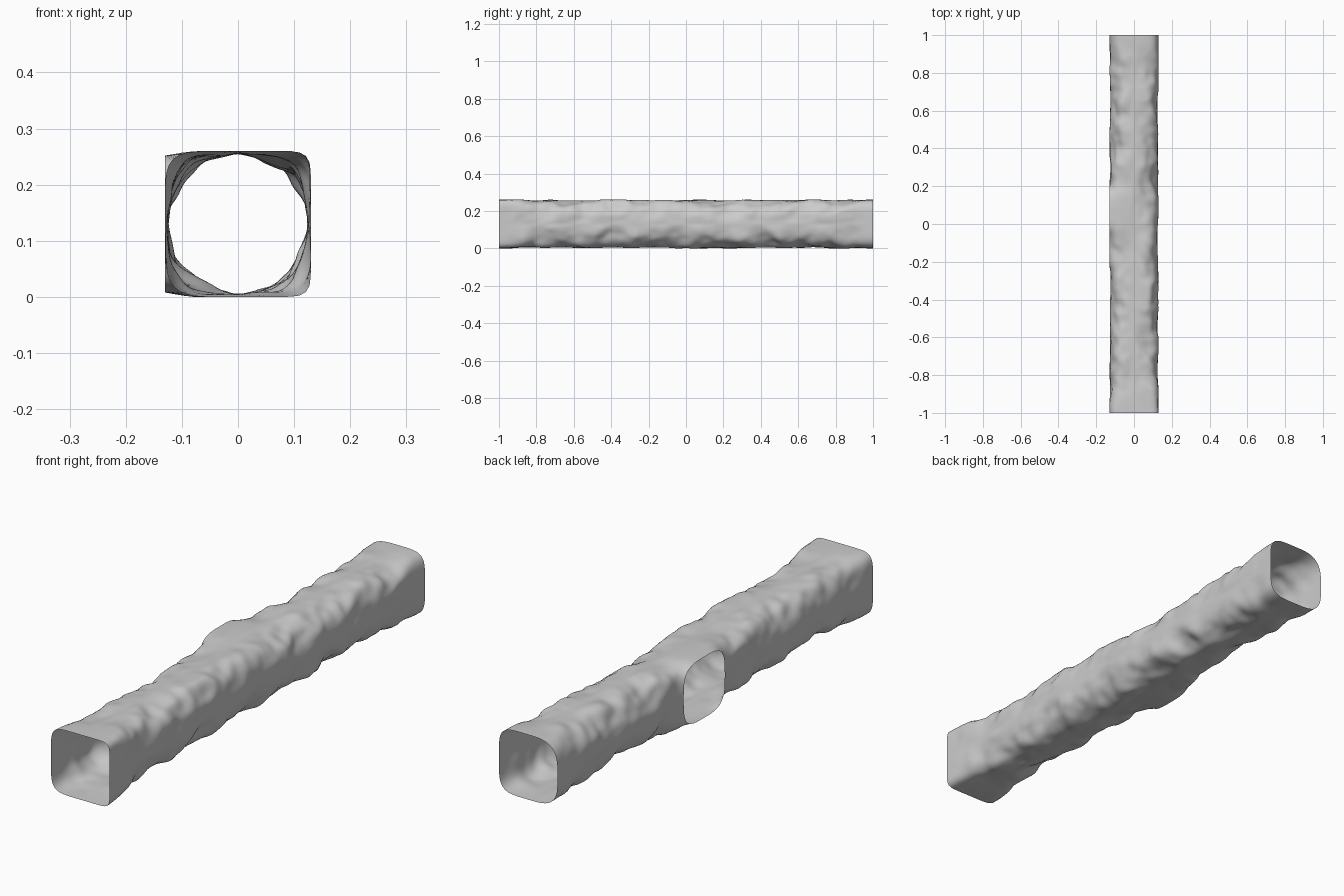
import bpy, bmesh, math
from mathutils import Vector, noise

if "Cube" in bpy.data.objects:
    bpy.data.objects.remove(bpy.data.objects["Cube"])

R = 0.13            # half width of the passage
RINGS, SIDES = 180, 80
HOLE_Y = 0.07       # middle of the side opening

# Corner squareness, in order: +x top, -x top, -x bottom, +x bottom
FRONT = (10, 6, 5, 10)
BACK = (5, 3.2, 3.6, 4.5)
MOUTH = (3, 8, 8, 3)


def near(y, centre, width):
    return math.exp(-((y - centre) / width) ** 2)


def lump(y, angle, scale, seed):
    return noise.noise(Vector((math.cos(angle) * scale * 0.15 + seed,
                               y * scale, math.sin(angle) * scale * 0.15)))


def wall_point(y, angle):
    """Point on the rocky wall: a rounded square with dented corners."""
    c, s = math.cos(angle), math.sin(angle)
    q = int(angle / (math.pi / 2)) % 4
    calm = max(near(y, -1, 0.1), near(y, 1, 0.1))
    mouth = near(y, HOLE_Y, 0.14) if c < 0 else 0
    n = 2.75 + 0.9 * noise.noise(Vector((q * 5.3, y * 3, 1.7)))
    n += (FRONT[q] - n) * near(y, -1, 0.13)
    n += (BACK[q] - n) * near(y, 1, 0.13)
    n += (MOUTH[q] - n) * mouth
    r = (abs(c) ** n + abs(s) ** n) ** (-1 / n)
    rough = (1 - calm) * (1 - 0.8 * mouth)
    corner = abs(math.sin(2 * angle))
    dent = 0.004 + 0.004 * lump(y, angle, 5, 9)
    dent += corner * (0.022 * lump(y, angle, 8, 3) + 0.009 * lump(y, angle, 18, 6))
    r = R * r - rough * dent
    x = max(-R, min(R, r * c))
    z = max(-R, min(R, r * s))
    return Vector((x, y, z + R))


def hole_radius(y, z):
    """Below 1 inside the rounded outline of the side opening."""
    n = 3.6
    return (abs((y - HOLE_Y) / 0.13) ** n + abs((z - R) / 0.122) ** n) ** (1 / n)


# Tube of rings, open at both ends
bm = bmesh.new()
rings = []
for i in range(RINGS + 1):
    y = -1 + 2 * i / RINGS
    rings.append([bm.verts.new(wall_point(y, 2 * math.pi * j / SIDES))
                  for j in range(SIDES)])
for a, b in zip(rings, rings[1:]):
    for j in range(SIDES):
        k = (j + 1) % SIDES
        bm.faces.new((a[j], a[k], b[k], b[j]))

# Side opening on the -x wall, with its rim pulled onto a flat outline
cut = []
for f in bm.faces:
    p = f.calc_center_median()
    if p.x < -0.05 and hole_radius(p.y, p.z) < 1:
        cut.append(f)
bmesh.ops.delete(bm, geom=cut, context='FACES')
rim = [v for v in bm.verts if v.is_boundary and abs(v.co.y) < 0.9]
for v in rim:
    k = hole_radius(v.co.y, v.co.z)
    v.co = Vector((-R, HOLE_Y + (v.co.y - HOLE_Y) / k, R + (v.co.z - R) / k))

# Blend the wall into the rim
around = [v for v in bm.verts if not v.is_boundary and v.co.x < 0
          and abs(v.co.y - HOLE_Y) < 0.18]
for step in range(3):
    bmesh.ops.smooth_vert(bm, verts=around, factor=0.5,
                          use_axis_x=True, use_axis_y=True, use_axis_z=True)
bmesh.ops.recalc_face_normals(bm, faces=bm.faces)

mesh = bpy.data.meshes.new("tunnel_wall")
bm.to_mesh(mesh)
bm.free()
tunnel = bpy.data.objects.new("tunnel_wall", mesh)
bpy.context.collection.objects.link(tunnel)

# Plain grey rock
rock = bpy.data.materials.new("grey_rock")
rock.use_nodes = True
colour = (0.6, 0.6, 0.6, 1)
rock.diffuse_color = colour
rock.node_tree.nodes["Principled BSDF"].inputs["Base Color"].default_value = colour
mesh.materials.append(rock)

bpy.context.view_layer.objects.active = tunnel
tunnel.select_set(True)
bpy.ops.object.shade_smooth_by_angle(angle=math.radians(50))
